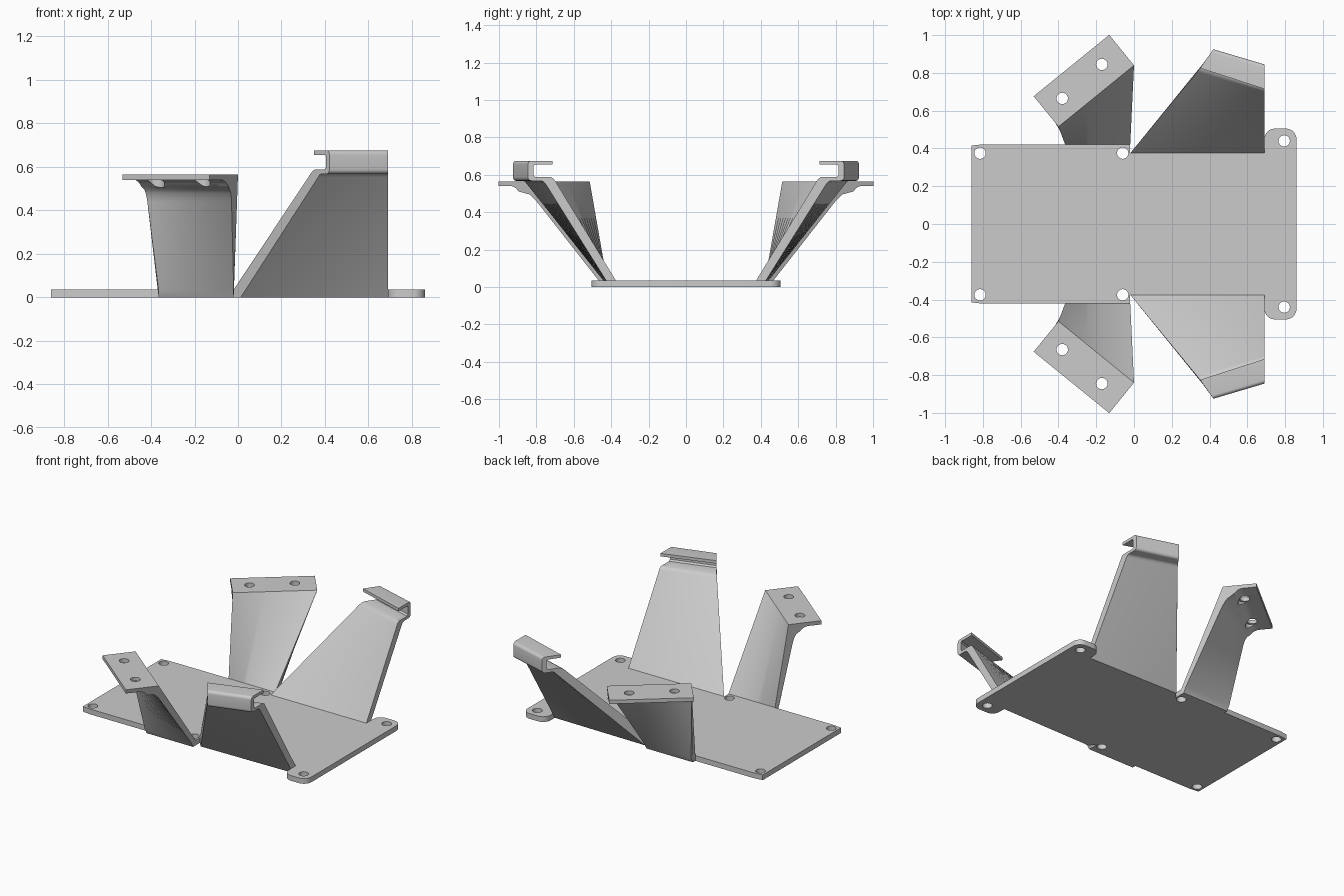
import bpy, bmesh, math
from mathutils import Vector

if "Cube" in bpy.data.objects:
    bpy.data.objects.remove(bpy.data.objects["Cube"])

grey = bpy.data.materials.new("plain grey")
grey.use_nodes = True
grey.diffuse_color = (0.6, 0.6, 0.6, 1)
grey.node_tree.nodes["Principled BSDF"].inputs["Base Color"].default_value = (0.6, 0.6, 0.6, 1)

THICK = 0.035
HOLE = 0.03


def finish(name, bm):
    bmesh.ops.recalc_face_normals(bm, faces=bm.faces)
    mesh = bpy.data.meshes.new(name)
    bm.to_mesh(mesh)
    bm.free()
    mesh.materials.append(grey)
    ob = bpy.data.objects.new(name, mesh)
    bpy.context.collection.objects.link(ob)
    return ob


def smooth(ob):
    bpy.ops.object.select_all(action='DESELECT')
    ob.select_set(True)
    bpy.context.view_layer.objects.active = ob
    bpy.ops.object.shade_smooth_by_angle(angle=math.radians(30))


def drill(ob, x, y, z0, z1, r=HOLE):
    bpy.ops.mesh.primitive_cylinder_add(vertices=32, radius=r, depth=z1 - z0,
                                        location=(x, y, (z0 + z1) / 2))
    cutter = bpy.context.object
    cutter.hide_render = True
    mod = ob.modifiers.new("hole", 'BOOLEAN')
    mod.operation = 'DIFFERENCE'
    mod.solver = 'EXACT'
    mod.object = cutter
    bpy.context.view_layer.objects.active = ob
    bpy.ops.object.modifier_apply(modifier=mod.name)
    bpy.data.objects.remove(cutter)


def arc(cx, cy, r, a0, a1, n=8):
    angles = [math.radians(a0 + (a1 - a0) * i / n) for i in range(n + 1)]
    return [(cx + r * math.cos(a), cy + r * math.sin(a)) for a in angles]


def ruled(name, start, end, side, steps=16):
    """Solid swept straight between two matching end sections."""
    bm = bmesh.new()
    rings = []
    for i in range(steps + 1):
        ring = [a.lerp(b, i / steps) for a, b in zip(start, end)]
        rings.append([bm.verts.new((p.x, p.y * side, p.z)) for p in ring])
    n = len(start)
    for r0, r1 in zip(rings, rings[1:]):
        for j in range(n):
            k = (j + 1) % n
            bm.faces.new((r0[j], r0[k], r1[k], r1[j]))
    bm.faces.new(rings[0])
    bm.faces.new(rings[-1])
    return finish(name, bm)


# Base plate: half outline mirrored across y
half = [(-0.86, 0.415), (-0.80, 0.422), (-0.02, 0.422), (-0.02, 0.375), (0.69, 0.375)]
half += arc(0.745, 0.45, 0.055, 180, 90) + arc(0.805, 0.45, 0.055, 90, 0)
outline = half + [(x, -y) for x, y in reversed(half)]
bm = bmesh.new()
face = bm.faces.new([bm.verts.new((x, y, 0)) for x, y in outline])
out = bmesh.ops.extrude_face_region(bm, geom=[face])
bmesh.ops.translate(bm, vec=(0, 0, THICK),
                    verts=[v for v in out["geom"] if isinstance(v, bmesh.types.BMVert)])
base = finish("base_plate", bm)
for side in (1, -1):
    for x, y in ((-0.815, 0.375), (-0.06, 0.375), (0.795, 0.44)):
        drill(base, x, y * side, -0.05, 0.1)
smooth(base)

# Hooked arm section (y, z) at the straight end
hook = [(0.375, 0), (0.375, THICK), (0.7, 0.568), (0.708, 0.58), (0.722, 0.588),
        (0.805, 0.588), (0.815, 0.598), (0.815, 0.648), (0.807, 0.655),
        (0.715, 0.655), (0.715, 0.675)]
hook += arc(0.825, 0.655, 0.02, 90, 0, 5) + arc(0.825, 0.588, 0.02, 0, -90, 5)
hook += [(0.775, 0.568), (0.762, 0.564), (0.752, 0.554), (0.405, 0)]


def hook_slanted(y, z):
    # same section carried along the slanted edge of the arm
    if y < 0.715:
        t = (y - 0.375) / 0.34
        return Vector((-0.02 + 0.37 * t, 0.375 + 0.45 * t, z))
    t = (y - 0.715) / 0.13
    return Vector((0.35 + 0.07 * t, 0.825 + 0.1 * t, z))


# Flanged arm section: (outward offset, z), inner side then outer side
TOP = 0.565
flange = [(0, 0), (0, THICK), (0, TOP), (0.208, TOP), (0.208, 0.54)]
flange += [(0.125 - 0.075 * math.sin(a), 0.44 + 0.1 * math.cos(a))
           for a in [math.pi / 2 * i / 8 for i in range(9)]]
flange += [(0.045, THICK), (0.025, 0)]


def flange_section(foot, top):
    pts = []
    for o, z in flange:
        t = max(0, (z - THICK) / (TOP - THICK))
        if o > 0.06 and z > 0.5:
            t = 1
        p = Vector(foot).lerp(Vector(top), t)
        d = Vector((0, 1)).lerp(Vector((-0.63, 0.775)), t).normalized()
        p += d * o
        pts.append(Vector((p.x, p.y, z)))
    return pts


for side, label in ((1, "back"), (-1, "front")):
    arm = ruled(label + "_hook_arm", [hook_slanted(y, z) for y, z in hook],
                [Vector((0.69, y, z)) for y, z in hook], side)
    smooth(arm)
    arm = ruled(label + "_flange_arm", flange_section((-0.365, 0.422), (-0.40, 0.515)),
                flange_section((-0.02, 0.422), (0, 0.84)), side)
    for x, y in ((-0.17, 0.845), (-0.38, 0.665)):
        drill(arm, x, y * side, 0.4, 0.7)
        drill(arm, x, y * side, 0.4, 0.54, 0.042)
    smooth(arm)
